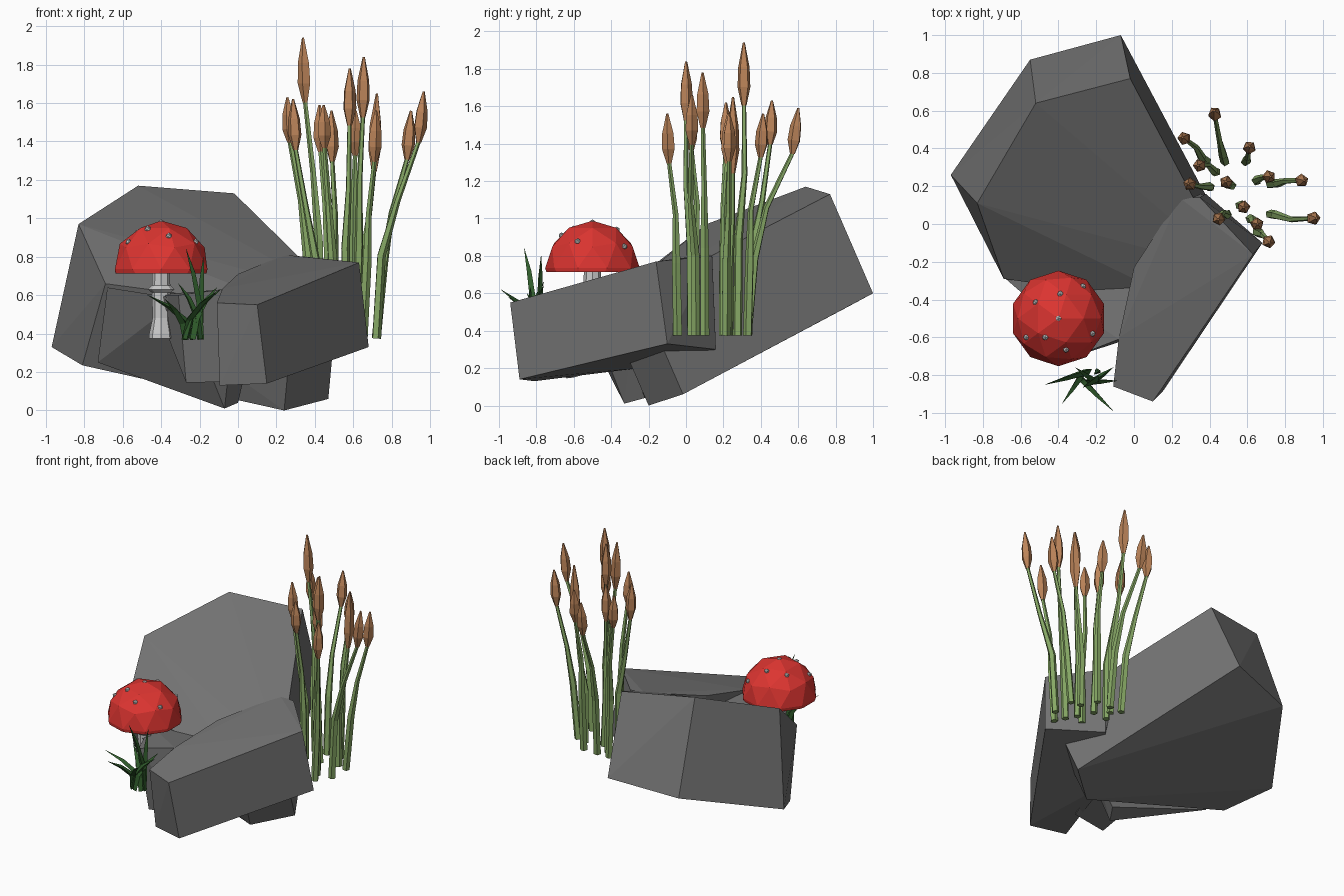
import bpy, bmesh, math
from mathutils import Vector

if "Cube" in bpy.data.objects:
    bpy.data.objects.remove(bpy.data.objects["Cube"])


def material(name, rgb):
    m = bpy.data.materials.new(name)
    m.diffuse_color = (*rgb, 1)
    m.use_nodes = True
    m.node_tree.nodes["Principled BSDF"].inputs["Base Color"].default_value = m.diffuse_color
    return m


STONE = material("stone", (0.17, 0.17, 0.17))
RED = material("red", (0.72, 0.035, 0.03))
STALK = material("stalk_green", (0.24, 0.39, 0.13))
BROWN = material("brown", (0.50, 0.23, 0.10))
GRASS = material("grass_green", (0.03, 0.11, 0.025))


def finish(name, bm, mat=None):
    bmesh.ops.recalc_face_normals(bm, faces=bm.faces)
    me = bpy.data.meshes.new(name)
    bm.to_mesh(me)
    bm.free()
    if mat:
        me.materials.append(mat)
    ob = bpy.data.objects.new(name, me)
    bpy.context.collection.objects.link(ob)
    return ob


def rock(name, points):
    """Chunky stone from its corner points."""
    bm = bmesh.new()
    for p in points:
        bm.verts.new(p)
    r = bmesh.ops.convex_hull(bm, input=bm.verts)
    bmesh.ops.delete(bm, geom=[v for v in r["geom_interior"] if isinstance(v, bmesh.types.BMVert)],
                     context='VERTS')
    bmesh.ops.dissolve_limit(bm, angle_limit=0.05, verts=bm.verts, edges=bm.edges)
    finish(name, bm, STONE)


def tube(bm, path, radii, sides, turn=0.0):
    """Faceted tube with a ring of given radius at each path point."""
    path = [Vector(p) for p in path]
    rings = []
    for i, p in enumerate(path):
        d = (path[min(i + 1, len(path) - 1)] - path[max(i - 1, 0)]).normalized()
        u = d.cross(Vector((0, 1, 0))).normalized()
        v = d.cross(u)
        ring = []
        for k in range(sides):
            a = turn + math.tau * k / sides
            ring.append(bm.verts.new(p + radii[i] * (math.cos(a) * u + math.sin(a) * v)))
        rings.append(ring)
    for a, b in zip(rings, rings[1:]):
        for k in range(sides):
            n = (k + 1) % sides
            bm.faces.new((a[k], a[n], b[n], b[k]))
    bm.faces.new(rings[0])
    bm.faces.new(rings[-1])


# Stones: tilted slab, front bar, the small one between them and its foot
rock("large_rock", [
    (-0.02, 0.77, 1.13), (-0.52, 0.64, 1.17), (-0.83, 0.11, 0.97),
    (-0.69, -0.29, 0.66), (0.29, -0.43, 0.53), (0.52, -0.25, 0.60),
    (-0.07, 1.0, 0.60), (-0.55, 0.87, 0.53), (-0.97, 0.26, 0.33),
    (-0.81, -0.04, 0.235), (0.24, -0.20, 0.0), (0.47, -0.016, 0.06)])
rock("front_rock", [
    (-0.11, -0.86, 0.56), (0.10, -0.94, 0.55), (0.63, -0.16, 0.77),
    (0.35, 0.14, 0.80), (0.24, 0.14, 0.81), (-0.08, -0.60, 0.635), (0.0, -0.23, 0.71),
    (-0.095, -0.81, 0.13), (0.15, -0.89, 0.14), (0.68, -0.10, 0.33),
    (0.38, 0.16, 0.30), (0.05, -0.25, 0.2)])
rock("small_rock", [
    (-0.31, -0.70, 0.60), (-0.08, -0.61, 0.63), (0.2, -0.2, 0.6), (-0.45, -0.36, 0.6),
    (-0.27, -0.64, 0.145), (0.0, -0.60, 0.15), (0.1, -0.25, 0.25), (-0.3, -0.25, 0.25)])
rock("rock_foot", [
    (-0.68, -0.29, 0.64), (-0.73, -0.13, 0.25), (-0.07, -0.33, 0.01),
    (0.0, -0.22, 0.04), (-0.05, -0.40, 0.19), (-0.3, -0.62, 0.58), (0.05, -0.30, 0.25)])

# Mushroom cap: low-poly dome, cut flat below
CX, CY, CZ = -0.40, -0.50, 0.735
bm = bmesh.new()
bmesh.ops.create_icosphere(bm, subdivisions=2, radius=0.253)
bmesh.ops.bisect_plane(bm, geom=bm.verts[:] + bm.edges[:] + bm.faces[:],
                       plane_co=(0, 0, -0.022), plane_no=(0, 0, 1), clear_inner=True)
bmesh.ops.holes_fill(bm, edges=[e for e in bm.edges if e.is_boundary])
bmesh.ops.translate(bm, verts=bm.verts, vec=(CX, CY, CZ))
finish("mushroom_cap", bm, RED)

# Cap spots, set on the dome
bm = bmesh.new()
for x, y in [(-.4, -.5), (-.52, -.415), (-.39, -.37), (-.27, -.33), (-.22, -.58),
             (-.36, -.665), (-.47, -.6), (-.57, -.6)]:
    dx, dy = x - CX, y - CY
    z = CZ + math.sqrt(0.243 ** 2 - dx * dx - dy * dy)
    s = bmesh.ops.create_icosphere(bm, subdivisions=1, radius=0.017)
    bmesh.ops.translate(bm, verts=s["verts"], vec=(x, y, z))
finish("cap_spots", bm)

# Mushroom stem and its collar
bm = bmesh.new()
tube(bm, [(CX, CY, z) for z in (0.375, 0.40, 0.48, 0.62, 0.74)],
     [0.064, 0.062, 0.045, 0.048, 0.046], 8)
finish("mushroom_stem", bm)
bm = bmesh.new()
tube(bm, [(CX, CY, z) for z in (0.615, 0.63, 0.65)], [0.05, 0.07, 0.05], 8)
finish("stem_collar", bm)

# Grass tuft: blades arching from the base to each tip
bm = bmesh.new()
base = Vector((-0.235, -0.81, 0.37))
tips = [(-.27, -.865, .84), (-.18, -.775, .80), (-.47, -.85, .60), (-.38, -.95, .58),
        (-.11, -.99, .62), (-.09, -.83, .63), (-.11, -.76, .64), (-.31, -.76, .66)]
for i, t in enumerate(tips):
    t = Vector(t)
    a = math.tau * i / len(tips)
    b = base + Vector((0.05 * math.cos(a), 0.035 * math.sin(a), 0))
    path = []
    for f in (0, 0.35, 0.7, 1):
        p = b.lerp(t, f ** 1.8)
        p.z = b.z + (t.z - b.z) * f ** 0.85
        path.append(p)
    tube(bm, path, [0.017, 0.019, 0.014, 0.001], 3, a)
finish("grass_tuft", bm, GRASS)

# Reeds: head x, y, bottom z, top z
reeds = [(.35, .31, 1.61, 1.94), (.65, 0, 1.53, 1.84), (.58, .09, 1.49, 1.78),
         (.71, -.09, 1.30, 1.56), (.43, .57, 1.35, 1.59), (.27, .45, 1.40, 1.63),
         (.30, .21, 1.36, 1.62), (.49, .22, 1.30, 1.56), (.45, .03, 1.37, 1.59),
         (.61, .40, 1.33, 1.56), (.71, .25, 1.25, 1.65), (.88, .23, 1.31, 1.56),
         (.94, .03, 1.40, 1.66)]
stalks, heads = bmesh.new(), bmesh.new()
for i, (x, y, z0, z1) in enumerate(reeds):
    foot = Vector((min(0.56 + (x - 0.56) * 0.6, 0.72),
                   min(0.14 + (y - 0.14) * 0.8, 0.33), 0.375))
    neck = Vector((x, y, z0))
    path = []
    for f, g in ((0, 0), (0.42, 0.15), (0.7, 0.5), (1, 1)):
        p = foot.lerp(neck, g)
        p.z = foot.z + (neck.z - foot.z) * f
        path.append(p)
    path[1].x += 0.015 * math.sin(i * 2.4)
    path[2].y += 0.02 * math.cos(i * 2.4)
    tube(stalks, path, [0.025, 0.024, 0.016, 0.012], 5, i)
    lean = (neck - path[2]).normalized() * 0.3 * (z1 - z0)
    lean.z = z1 - z0
    start = neck - lean * 0.02
    tube(heads, [start, start + lean * 0.3, start + lean * 0.62, start + lean * 1.02],
         [0.014, 0.036, 0.032, 0.006], 5, i)
finish("reed_stalks", stalks, STALK)
finish("reed_heads", heads, BROWN)
